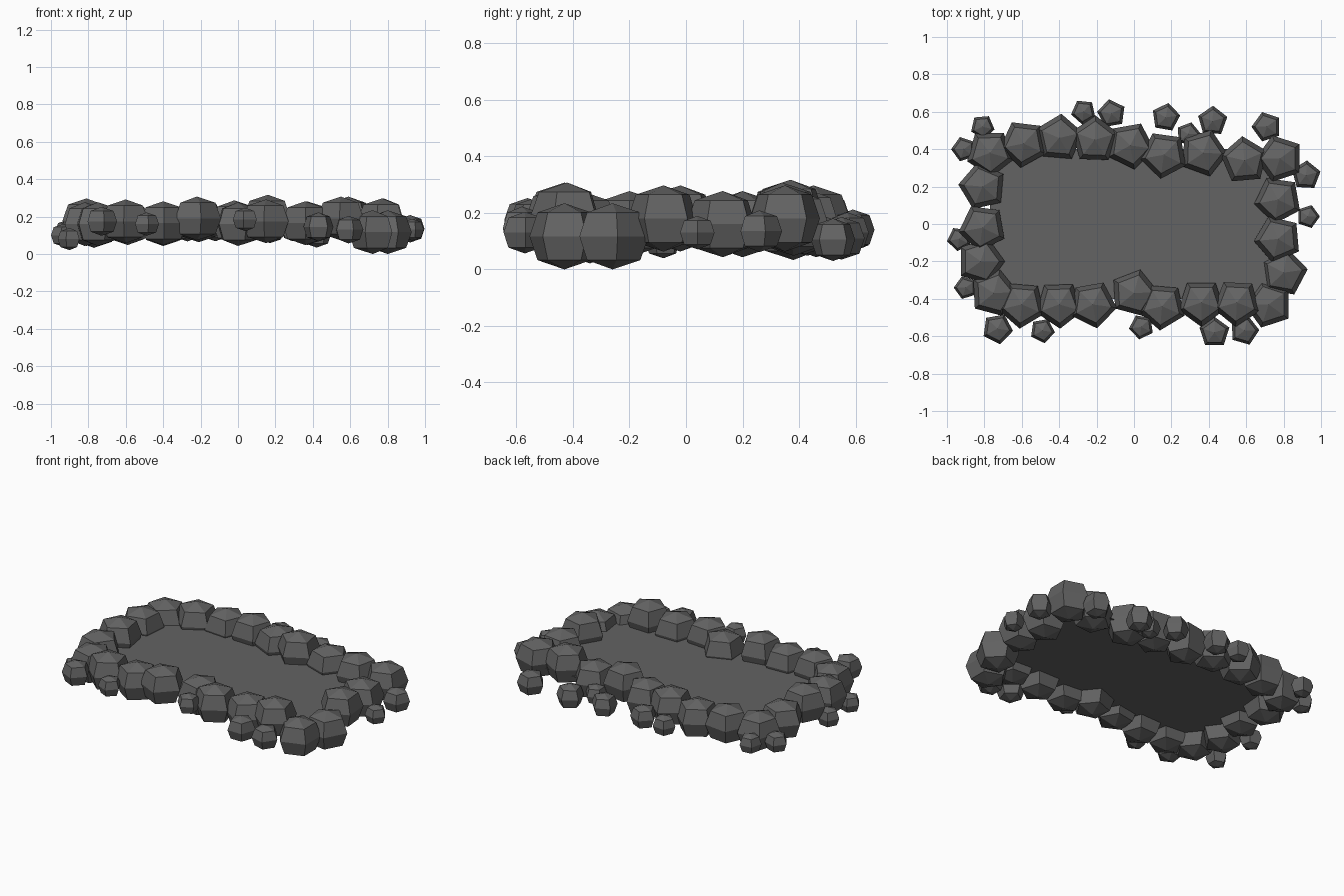
import bpy, bmesh
from math import sin, cos, radians

if "Cube" in bpy.data.objects:
    bpy.data.objects.remove(bpy.data.objects["Cube"])

stone_grey = bpy.data.materials.new("dark_grey")
stone_grey.diffuse_color = (.125, .125, .125, 1)
stone_grey.use_nodes = True
stone_grey.node_tree.nodes["Principled BSDF"].inputs["Base Color"].default_value = stone_grey.diffuse_color


def rock(name, x, y, z, r, h, angle):
    """Five-sided, squarish-profile faceted boulder."""
    bm = bmesh.new()
    top = bm.verts.new((0, 0, h))
    bottom = bm.verts.new((0, 0, -h))
    rings = []
    for wide, high in ((.77, .72), (1, 0), (.77, -.72)):
        rings.append([bm.verts.new((r * wide * cos(radians(angle + 72 * i)),
                                    r * wide * sin(radians(angle + 72 * i)),
                                    h * high)) for i in range(5)])
    for i in range(5):
        j = (i + 1) % 5
        bm.faces.new((top, rings[0][i], rings[0][j]))
        bm.faces.new((bottom, rings[2][j], rings[2][i]))
        for a, b in zip(rings, rings[1:]):
            bm.faces.new((a[i], b[i], b[j], a[j]))
    me = bpy.data.meshes.new(name)
    bm.to_mesh(me)
    bm.free()
    me.materials.append(stone_grey)
    ob = bpy.data.objects.new(name, me)
    ob.location = (x, y, z)
    bpy.context.collection.objects.link(ob)


# Border boulders: x, y, centre height, turn
back_row = [(-.77, .38, .15, -88), (-.59, .43, .165, -97), (-.40, .46, .16, 85),
            (-.21, .45, .18, 88), (-.02, .42, .17, -80), (.16, .37, .20, -98),
            (.37, .38, .165, 70), (.59, .34, .19, 95), (.78, .35, .18, 180)]
front_row = [(-.75, -.37, .16, 75), (-.60, -.43, .175, -95), (-.40, -.43, .165, -88),
             (-.22, -.43, .19, -80), (0, -.37, .16, 75), (.15, -.44, .175, -95),
             (.36, -.42, .165, -90), (.55, -.42, .19, -93), (.72, -.43, .117, 180)]
sides = [(.77, .13, .16, 190), (.77, -.08, .18, 185), (.80, -.26, .117, 8),
         (-.81, .20, .16, 175), (-.81, -.02, .18, 190), (-.82, -.20, .16, 0)]
for label, group in (("back_boulder", back_row), ("front_boulder", front_row),
                     ("side_boulder", sides)):
    for x, y, z, a in group:
        rock(label, x, y, z, .13, .117, a)

# Loose outer stones: x, y, centre height, radius, turn
stones = [(-.81, .52, .13, .066, -85), (-.91, .40, .12, .068, 180),
          (-.27, .60, .13, .068, 120), (-.12, .59, .14, .078, 100),
          (.17, .57, .13, .078, 80), (.29, .48, .13, .066, 75),
          (.42, .55, .11, .082, 88), (.71, .52, .105, .082, 108),
          (.92, .26, .135, .08, 15), (.93, .04, .13, .064, 0),
          (-.935, -.08, .10, .066, 190), (-.90, -.34, .08, .064, 180),
          (-.73, -.56, .175, .084, -80), (-.49, -.57, .16, .068, -80),
          (.04, -.55, .185, .068, -100), (.43, -.58, .145, .084, 90),
          (.59, -.57, .13, .08, -70)]
for x, y, z, r, a in stones:
    rock("outer_stone", x, y, z, r, r * .92, a)

# Flat water surface
bpy.ops.mesh.primitive_plane_add(size=1, location=(0, 0, .15))
water = bpy.context.object
water.name = "water_surface"
water.scale = (1.54, .80, 1)
water.data.materials.append(stone_grey)
